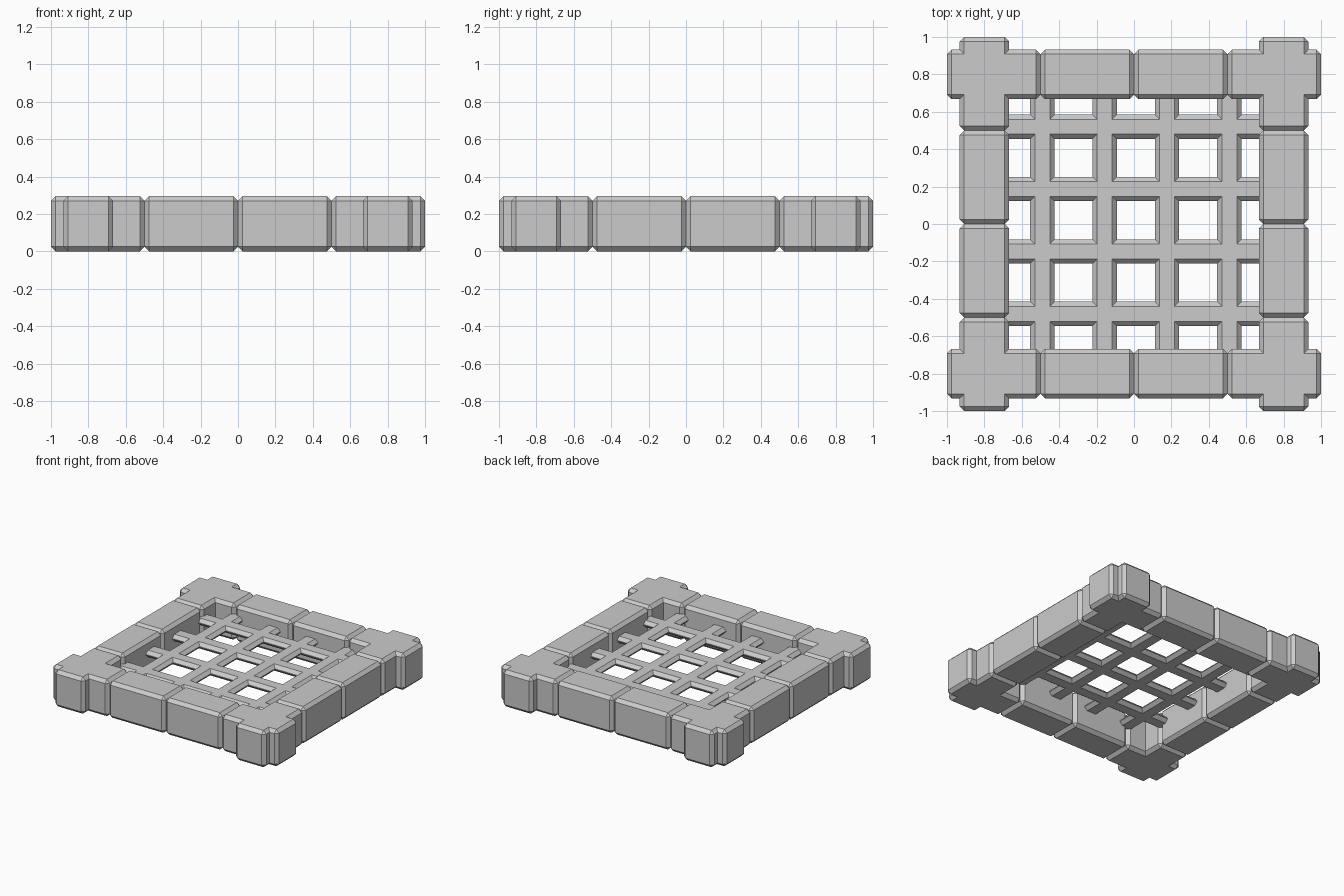
import bpy, bmesh

if "Cube" in bpy.data.objects:
    bpy.data.objects.remove(bpy.data.objects["Cube"])

CHAMFER = 0.025
HEIGHT = 0.295
INNER, OUTER = 0.667, 0.933


def cell_prism(name, xs, ys, keep, z0, z1):
    """Extrude the kept cells of an xs/ys grid and chamfer its outer (convex) edges."""
    xs, ys = sorted(xs), sorted(ys)
    bm = bmesh.new()
    for i in range(len(xs) - 1):
        for j in range(len(ys) - 1):
            if keep(i, j):
                pts = [(xs[i], ys[j]), (xs[i + 1], ys[j]),
                       (xs[i + 1], ys[j + 1]), (xs[i], ys[j + 1])]
                bm.faces.new([bm.verts.new((x, y, z0)) for x, y in pts])
    bmesh.ops.remove_doubles(bm, verts=bm.verts[:], dist=1e-4)
    ext = bmesh.ops.extrude_face_region(bm, geom=bm.faces[:], use_keep_orig=True)
    top = [v for v in ext["geom"] if isinstance(v, bmesh.types.BMVert)]
    bmesh.ops.translate(bm, verts=top, vec=(0, 0, z1 - z0))
    bmesh.ops.recalc_face_normals(bm, faces=bm.faces[:])
    sharp = [e for e in bm.edges
             if len(e.link_faces) == 2 and e.calc_face_angle(0) > 0.5 and e.is_convex]
    bmesh.ops.bevel(bm, geom=sharp, offset=CHAMFER, offset_type='OFFSET',
                    segments=1, profile=0.5, affect='EDGES')
    mesh = bpy.data.meshes.new(name)
    bm.to_mesh(mesh)
    bm.free()
    obj = bpy.data.objects.new(name, mesh)
    bpy.context.collection.objects.link(obj)
    return obj


# Cross-shaped corner blocks
arm = [0.5, INNER, OUTER, 1.0]
for sx in (-1, 1):
    for sy in (-1, 1):
        cell_prism("corner_block", [sx * a for a in arm], [sy * a for a in arm],
                   lambda i, j: i == 1 or j == 1, 0, HEIGHT)

# Two straight blocks on every side
for s in (-1, 1):
    across = [s * INNER, s * OUTER]
    for along in ([-0.5, 0], [0, 0.5]):
        cell_prism("frame_block_x", along, across, lambda i, j: True, 0, HEIGHT)
        cell_prism("frame_block_y", across, along, lambda i, j: True, 0, HEIGHT)


# Thin grating: four bars each way, ends sunk into the frame
def bar_cuts(offset):
    cuts = [-0.715, 0.715]
    for k in range(4):
        centre = -0.5 + k / 3 + offset
        cuts += [centre - 0.065, centre + 0.065]
    return cuts


cell_prism("grating", bar_cuts(0.01), bar_cuts(0.02),
           lambda i, j: i % 2 == 1 or j % 2 == 1, 0.16, 0.215)
